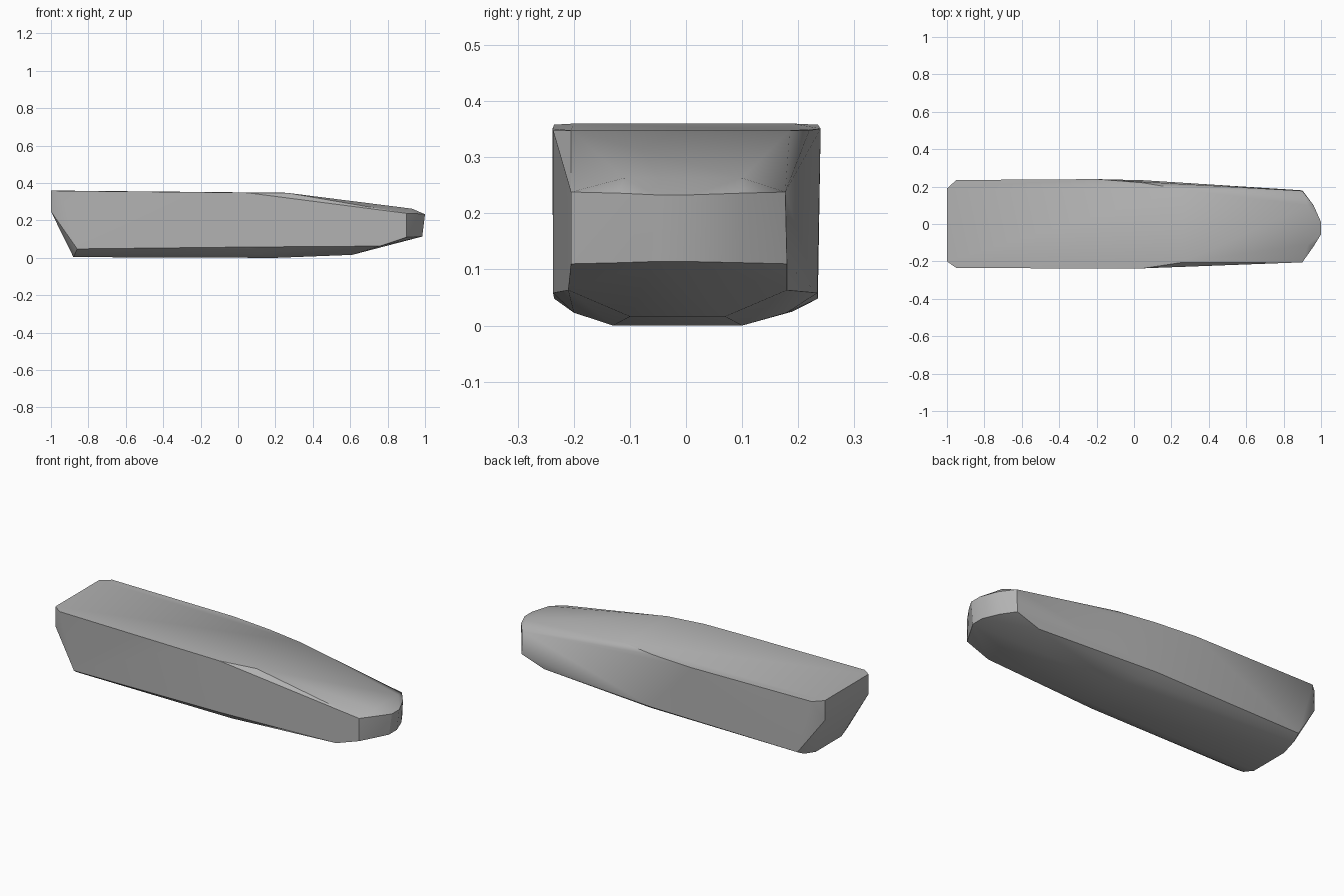
import bpy, bmesh

cube = bpy.data.objects.get("Cube")
if cube:
    bpy.data.objects.remove(cube, do_unlink=True)

grey = bpy.data.materials.new("hull grey")
grey.use_nodes = True
colour = (0.45, 0.45, 0.45, 1)
grey.diffuse_color = colour
grey.node_tree.nodes["Principled BSDF"].inputs["Base Color"].default_value = colour

# Corner pairs of the faceted hull: x, right y, left y, z
stern = [
    (-1, -0.2, 0.19, 0.362), (-1, -0.2, 0.19, 0.25),
    (-0.95, -0.235, 0.235, 0.36), (-0.86, -0.235, 0.235, 0.05),
    (-0.87, -0.2, 0.19, 0.027), (-0.88, -0.13, 0.1, 0.006),
]
middle = [
    (-0.2, -0.238, 0.24, 0.353), (0.05, -0.237, 0.22, 0.35),
    (0.26, -0.205, 0.185, 0.35),
    (0.05, -0.237, 0.234, 0.06), (0.1, -0.2, 0.18, 0.025),
    (0.2, -0.13, 0.1, 0.002), (0.61, -0.1, 0.07, 0.018),
]
bow = [
    (0.93, -0.11, 0.1, 0.265), (0.9, -0.205, 0.177, 0.24),
    (0.96, -0.12, 0.1, 0.238), (1, -0.055, 0.01, 0.235),
    (0.76, -0.21, 0.18, 0.065), (0.9, -0.205, 0.18, 0.112),
    (0.95, -0.12, 0.1, 0.114), (0.985, -0.06, 0.01, 0.116),
]

# Faceted hull skin stretched over the corners
bm = bmesh.new()
for x, right, left, z in stern + middle + bow:
    bm.verts.new((x, right, z))
    bm.verts.new((x, left, z))
result = bmesh.ops.convex_hull(bm, input=bm.verts[:])
loose = [v for v in bm.verts if not v.link_faces]
bmesh.ops.delete(bm, geom=loose, context='VERTS')
bmesh.ops.recalc_face_normals(bm, faces=bm.faces[:])
low = min(v.co.z for v in bm.verts)
bmesh.ops.translate(bm, verts=bm.verts[:], vec=(0, 0, -low))

mesh = bpy.data.meshes.new("boat_hull")
bm.to_mesh(mesh)
bm.free()
mesh.materials.append(grey)
hull = bpy.data.objects.new("boat_hull", mesh)
bpy.context.collection.objects.link(hull)

# Blend shallow facets and keep the hard chines crisp
bpy.context.view_layer.objects.active = hull
hull.select_set(True)
bpy.ops.object.shade_smooth_by_angle(angle=0.52)
